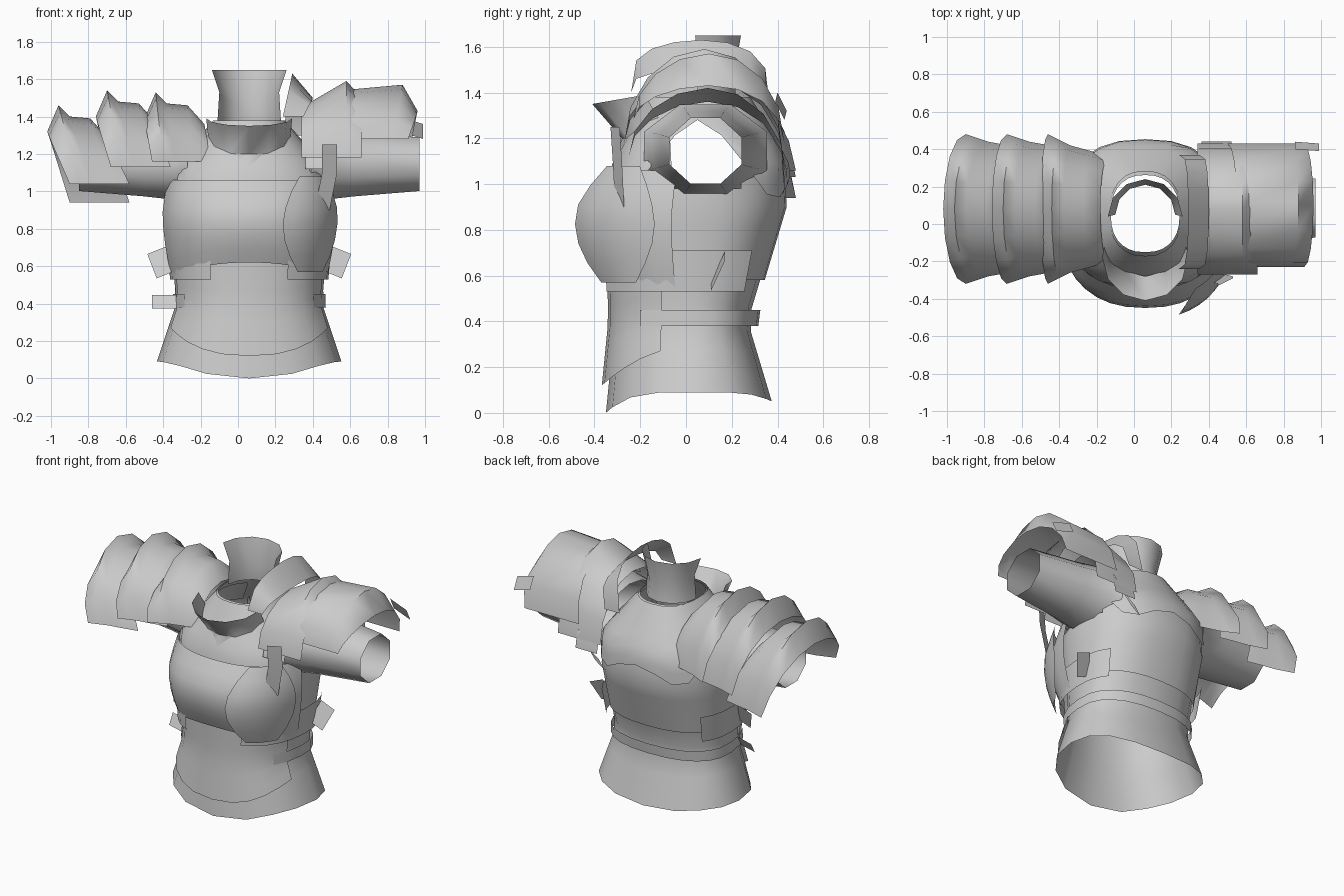
import bpy
import bmesh
from math import sin, cos, pi, radians
from mathutils import Vector

if "Cube" in bpy.data.objects:
    bpy.data.objects.remove(bpy.data.objects["Cube"])

grey = bpy.data.materials.new("plain_grey")
grey.use_nodes = True
grey.diffuse_color = (.6, .6, .6, 1)
grey.node_tree.nodes["Principled BSDF"].inputs["Base Color"].default_value = grey.diffuse_color

# Body axis, and its profile as height, half width, front reach, back reach
MID_X, MID_Y = .06, .05
BODY = ((.1, .49, .39, .31), (.4, .39, .36, .22), (.9, .43, .37, .37),
        (1.1, .42, .33, .36), (1.4, .16, .17, .18))


def soft_power(value, power):
    """Sign-keeping power, used to square off round sections."""
    return abs(value) ** power * (1 if value >= 0 else -1)


def mix(first, last, share):
    return first + (last - first) * share


def loft(name, rings, closed=False, hole=None):
    """Skin a surface over rows of points, leaving out faces in the hole."""
    bm = bmesh.new()
    rows = [[bm.verts.new(point) for point in ring] for ring in rings]
    for low, high in zip(rows, rows[1:]):
        count = len(low)
        for i in range(count if closed else count - 1):
            j = (i + 1) % count
            bm.faces.new((low[i], low[j], high[j], high[i]))
    if hole:
        inside = [face for face in bm.faces if hole(face.calc_center_median())]
        bmesh.ops.delete(bm, geom=inside, context='FACES')
    bmesh.ops.recalc_face_normals(bm, faces=bm.faces)
    mesh = bpy.data.meshes.new(name)
    bm.to_mesh(mesh)
    bm.free()
    mesh.materials.append(grey)
    part = bpy.data.objects.new(name, mesh)
    bpy.context.collection.objects.link(part)
    bpy.ops.object.select_all(action='DESELECT')
    part.select_set(True)
    bpy.context.view_layer.objects.active = part
    bpy.ops.object.shade_smooth_by_angle(angle=radians(55))


def skin(z, angle, gap):
    """Point on the body profile, lifted off it by the gap."""
    for low, high in zip(BODY, BODY[1:]):
        if z <= high[0]:
            break
    share = (z - low[0]) / (high[0] - low[0])
    width, front, back = (mix(a, b, share) for a, b in zip(low[1:], high[1:]))
    c, s = soft_power(cos(angle), .85), soft_power(sin(angle), .85)
    reach = (back if s > 0 else front) + gap
    return Vector((MID_X + (width + gap / 3) * c, MID_Y + reach * s, z))


def plate(name, low, high, middle=270, spread=180, gap=0, bulge=0, pinch=0,
          hem=None, rows=6, columns=16, hole=None):
    """Plate following the body; the hem rule moves its lower edge."""
    closed = spread == 180
    rings = []
    for row in range(rows + 1):
        t = row / rows
        half = spread * (1 - pinch * (2 * t - 1) ** 2)
        ring = []
        for i in range(columns if closed else columns + 1):
            angle = radians(middle + half * (2 * i / columns - 1))
            shift = hem(cos(angle), sin(angle)) if hem else 0
            ring.append(skin(mix(low + shift, high, t), angle, gap + bulge * sin(pi * t)))
        rings.append(ring)
    loft(name, rings, closed, hole)


def collar(name, start, stops, droop):
    """Half ring round the neck from height, radius and centre y."""
    rings = []
    for drop, (z, radius, y) in zip(droop, stops):
        angles = [radians(start) + pi * i / 6 for i in range(7)]
        rings.append([Vector((MID_X + radius * cos(a), y + radius * sin(a), z - drop * abs(sin(a))))
                      for a in angles])
    loft(name, rings)


def shoulder(name, stops, base, front, back, feet=0, pinch=0, power=1):
    """Arched shoulder plate from pairs of x and crest height, lower at the back."""
    rings = []
    for row, (x, crest) in enumerate(stops):
        narrow = pinch * (1 - row / (len(stops) - 1))
        ring = []
        for i in range(9):
            rise = sin(pi * i / 8) ** power
            share = (1 - cos(pi * i / 8)) / 2
            y = mix(front + narrow, back - narrow, share)
            z = mix(base - .1 * share, crest, rise)
            ring.append(Vector((x + feet * (1 - rise), y, z)))
        rings.append(ring)
    loft(name, rings)


def ribbon(name, path, side):
    """Flat strip along a path, as wide as the side vector both ways."""
    side = Vector(side)
    loft(name, [[Vector(point) - side, Vector(point) + side] for point in path])


def armhole(spot):
    away = ((spot.y - .08) / .23) ** 2 + ((spot.z - 1.14) / .2) ** 2
    return abs(spot.x - MID_X) > .2 and away < 1


def point_hem(c, s):
    return -.09 * s ** 4 if s < 0 else -.04 * s ** 4


def zigzag_hem(c, s):
    return c * c * (.8 * c * c - .55)


# Waist, upper body with open arm holes, and the neck yoke
plate("waist", low=.09, high=.66, hem=point_hem)
plate("torso", low=.58, high=1.38, gap=.02, rows=10, columns=28, hole=armhole)
plate("yoke", low=1.03, high=1.38, gap=.04, hem=zigzag_hem, columns=24)

# Collar: a front half leaning forward and a tall back half
collar("front_collar", start=180, droop=(0, 0, .04),
       stops=((1.02, .28, -.06), (1.2, .21, -.07), (1.39, .23, -.18)))
collar("back_collar", start=0, droop=(0, .06, 0),
       stops=((1.37, .17, .05), (1.53, .16, .05), (1.65, .2, .04)))

# Chest and belly plates with curved hems
plate("chest_plate", low=.54, high=1.06, spread=80, gap=.06, bulge=.07,
      hem=lambda c, s: .08 * s * s)
plate("breast_plate", low=.57, high=1.08, middle=316, spread=28, gap=.12, bulge=.07,
      pinch=.5, columns=8)
plate("belly_plate", low=.29, high=.63, spread=70, gap=.03, columns=10,
      hem=lambda c, s: -.17 * s * s)

# Chest bands at both sides, and the belt round the back
for name, middle in (("left_chest_band", 345), ("right_chest_band", 195)):
    plate(name, low=.53, high=.71, middle=middle, spread=50, gap=.07, rows=1, columns=8)
plate("belt", low=.38, high=.45, middle=90, spread=125, gap=.04, rows=1)
ribbon("belt_end", path=((-.33, -.1, .41), (-.46, -.06, .41)), side=(0, .02, .035))

# Mirrored hanging tabs, and sleeves that flare into the body
for name, sign in (("left", 1), ("right", -1)):
    y = .05 + sign * .09
    ribbon(name + "_tab", side=(sign * .025, .03, .065),
           path=((MID_X + sign * .42, y, .64), (MID_X + sign * .52, y, .6)))
    rings = []
    for t in (0, .1, .4, 1):
        x = MID_X + sign * mix(.33, .91, t)
        depth, height = mix(.29, .17, t ** .5), mix(.22, .155, t ** .7)
        angles = [pi * (i + .5) / 4 for i in range(8)]
        rings.append([Vector((x, .085 + depth * cos(a), 1.145 + height * sin(a))) for a in angles])
    loft(name + "_sleeve", rings, closed=True)

# Right shoulder: three overlapping plates, each with a raised ridge and a rim
for i, (place, crest) in enumerate((("inner", 1.53), ("middle", 1.54), ("outer", 1.46))):
    x = -.44 - .26 * i
    shoulder("right_" + place + "_plate", base=1.16 - .03 * i * i, front=-.32, back=.48,
             feet=.04 + .04 * i, pinch=.08 if i else .12,
             stops=((x + .26, crest - .17), (x + .17, crest - .07), (x + .06, crest - .06),
                    (x, crest), (x - .06, crest - .14)))

# Left shoulder: upright neck guard above broad plates
shoulder("left_neck_guard", base=1.4, front=-.24, back=.37, feet=-.05, power=.5,
         stops=((.29, 1.63), (.4, 1.5)))
shoulder("left_under_plate", base=1.12, front=-.25, back=.44, stops=((.36, 1.36), (.52, 1.42)))
shoulder("left_inner_plate", base=1.18, front=-.27, back=.43,
         stops=((.34, 1.45), (.58, 1.59), (.66, 1.5)))
shoulder("left_outer_plate", base=1.28, front=-.23, back=.43, feet=-.05,
         stops=((.55, 1.54), (.88, 1.57), (.96, 1.43)))
ribbon("left_outer_flap", path=((.86, .42, 1.36), (.99, .41, 1.32)), side=(0, -.02, .04))

# Straps hanging from the left shoulder
ribbon("front_strap", path=((.49, -.31, 1.25), (.49, -.3, 1.1), (.45, -.29, .9)), side=(.04, .02, 0))
ribbon("back_strap", path=((.5, .42, 1.12), (.4, .43, 1), (.33, .43, .95)), side=(.02, 0, .03))
